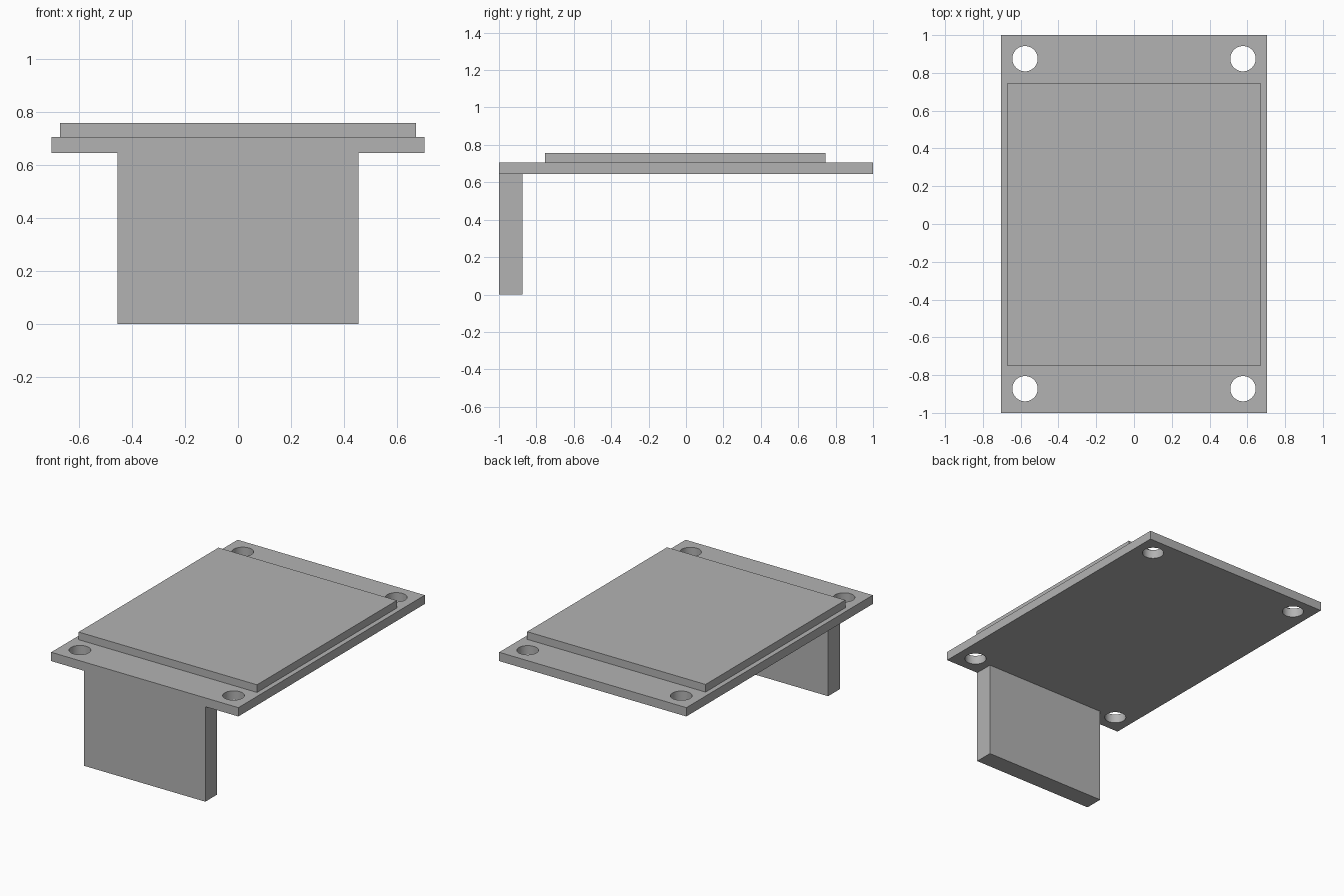
import bpy
import math

if "Cube" in bpy.data.objects:
    bpy.data.objects.remove(bpy.data.objects["Cube"], do_unlink=True)

# Single plain grey
GREY = (0.45, 0.45, 0.45, 1.0)
grey = bpy.data.materials.new("plain grey")
grey.use_nodes = True
grey.diffuse_color = GREY
grey.node_tree.nodes["Principled BSDF"].inputs["Base Color"].default_value = GREY

PLATE_BOTTOM, PLATE_TOP, PAD_TOP = 0.645, 0.705, 0.757


def box(name, x, y, z):
    """Box spanning the (low, high) pairs on each axis."""
    spans = (x, y, z)
    bpy.ops.mesh.primitive_cube_add(size=1, location=[(a + b) / 2 for a, b in spans])
    ob = bpy.context.object
    ob.name = name
    ob.scale = [b - a for a, b in spans]
    bpy.ops.object.transform_apply(location=False, rotation=False, scale=True)
    ob.data.materials.append(grey)
    return ob


# Main parts
plate = box("base_plate", (-0.703, 0.703), (-1, 1), (PLATE_BOTTOM, PLATE_TOP))
box("raised_panel", (-0.67, 0.67), (-0.753, 0.747), (PLATE_TOP, PAD_TOP))
box("front_leg", (-0.455, 0.455), (-1, -0.875), (0, PLATE_BOTTOM))

# Corner screw holes through the plate
for x in (-0.577, 0.577):
    for y in (-0.872, 0.875):
        bpy.ops.mesh.primitive_cylinder_add(
            vertices=48, radius=0.067, depth=0.3, location=(x, y, PLATE_TOP))
        cutter = bpy.context.object
        cutter.name = "hole_cutter"
        cutter.hide_render = True
        cutter.data.materials.append(grey)
        cut = plate.modifiers.new("screw_hole", "BOOLEAN")
        cut.operation = "DIFFERENCE"
        cut.solver = "EXACT"
        cut.object = cutter
        bpy.context.view_layer.objects.active = plate
        bpy.ops.object.modifier_apply(modifier=cut.name)
        bpy.data.objects.remove(cutter, do_unlink=True)

# Smooth hole walls, crisp edges
bpy.ops.object.select_all(action="DESELECT")
plate.select_set(True)
bpy.context.view_layer.objects.active = plate
bpy.ops.object.shade_smooth_by_angle(angle=math.radians(30))
